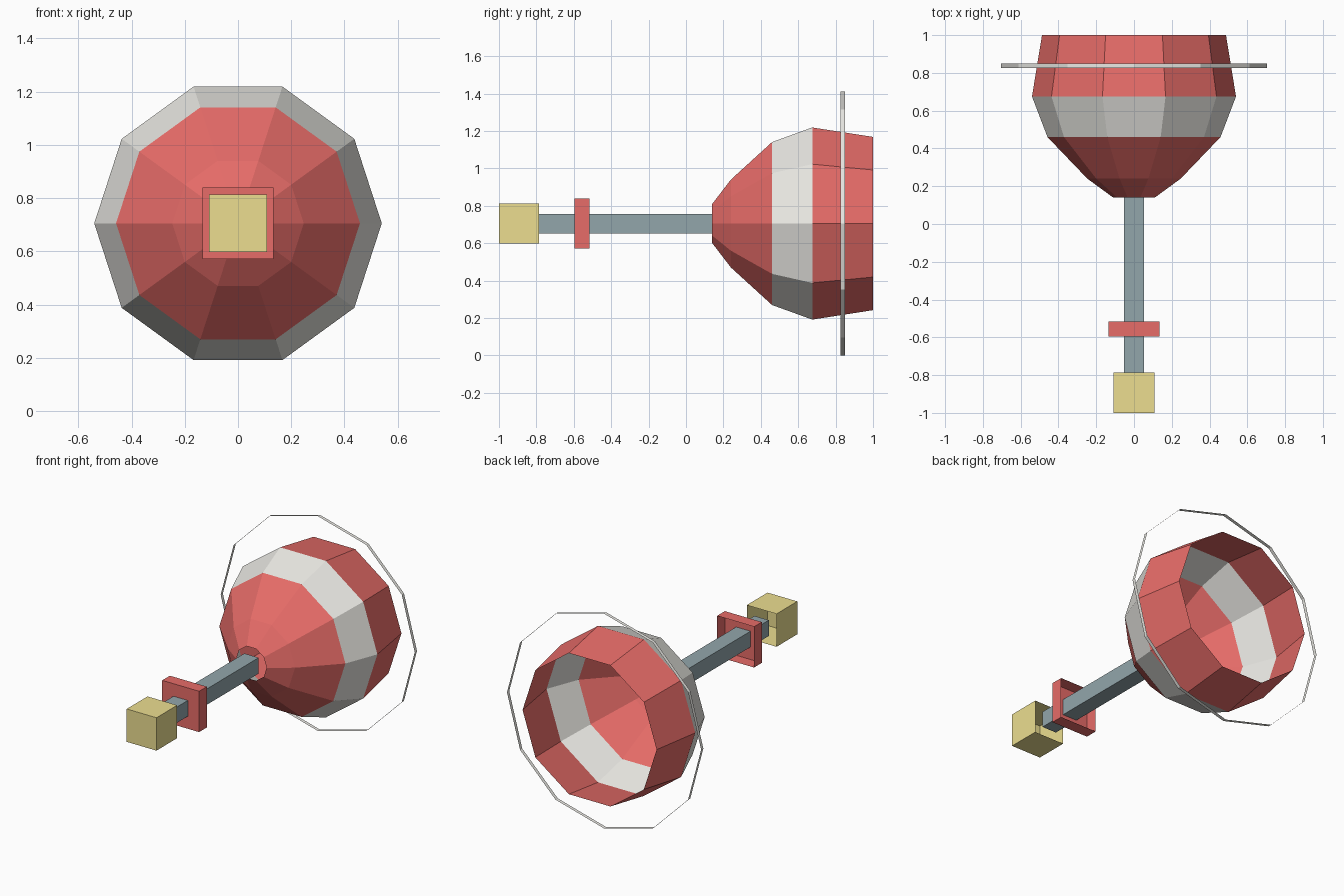
import bpy, bmesh
from math import cos, sin, tau

if "Cube" in bpy.data.objects:
    bpy.data.objects.remove(bpy.data.objects["Cube"])

AXIS_Z = 0.705


def material(name, rgb):
    m = bpy.data.materials.new(name)
    m.diffuse_color = (*rgb, 1)
    m.use_nodes = True
    m.node_tree.nodes["Principled BSDF"].inputs["Base Color"].default_value = m.diffuse_color
    return m


RED = material("red", (0.8, 0.15, 0.14))
WHITE = material("white", (0.82, 0.81, 0.77))
YELLOW = material("yellow", (0.84, 0.73, 0.28))
SLATE = material("slate", (0.29, 0.38, 0.41))


def finish(name, bm, mats):
    mesh = bpy.data.meshes.new(name)
    bm.to_mesh(mesh)
    bm.free()
    for m in mats:
        mesh.materials.append(m)
    obj = bpy.data.objects.new(name, mesh)
    bpy.context.collection.objects.link(obj)
    return obj


def lathe(name, profile, sides, mats, bands=None, turn=0.0, cap_front=False):
    """Open surface of flat panels around the y axis; profile is (y, radius)."""
    bm = bmesh.new()
    rings = [[bm.verts.new((r * cos(turn + tau * i / sides), y,
                            AXIS_Z + r * sin(turn + tau * i / sides)))
              for i in range(sides)] for y, r in profile]
    for k, (a, b) in enumerate(zip(rings, rings[1:])):
        for i in range(sides):
            j = (i + 1) % sides
            f = bm.faces.new((a[i], a[j], b[j], b[i]))
            f.material_index = bands[k] if bands else 0
    if cap_front:
        bm.faces.new(rings[0])
    bmesh.ops.recalc_face_normals(bm, faces=bm.faces)
    # single-panel tubes: make sure the panels face away from the axis
    f = bm.faces[:][0]
    c = f.calc_center_median()
    if f.normal.x * c.x + f.normal.z * (c.z - AXIS_Z) < 0:
        bmesh.ops.reverse_faces(bm, faces=bm.faces)
    return finish(name, bm, mats)


def square_tube(name, y0, y1, half, mat, cap_front):
    r = half * 2 ** 0.5
    return lathe(name, [(y0, r), (y1, r)], 4, [mat], turn=tau / 8,
                 cap_front=cap_front)


# ten-sided canopy with a white stripe, open at both ends
lathe("canopy", [(0.14, 0.11), (0.24, 0.247), (0.46, 0.458),
                 (0.675, 0.54), (1.0, 0.487)],
      10, [RED, WHITE], bands=[0, 0, 1, 0])

# thin hoop around the canopy
lathe("hoop", [(0.827, 0.705), (0.85, 0.705)], 12, [WHITE])

# square shaft, collar and end block (both open at the back)
square_tube("shaft", -0.785, 0.14, 0.052, SLATE, False)
square_tube("collar", -0.595, -0.515, 0.134, RED, True)
square_tube("end_block", -1.0, -0.785, 0.108, YELLOW, True)
